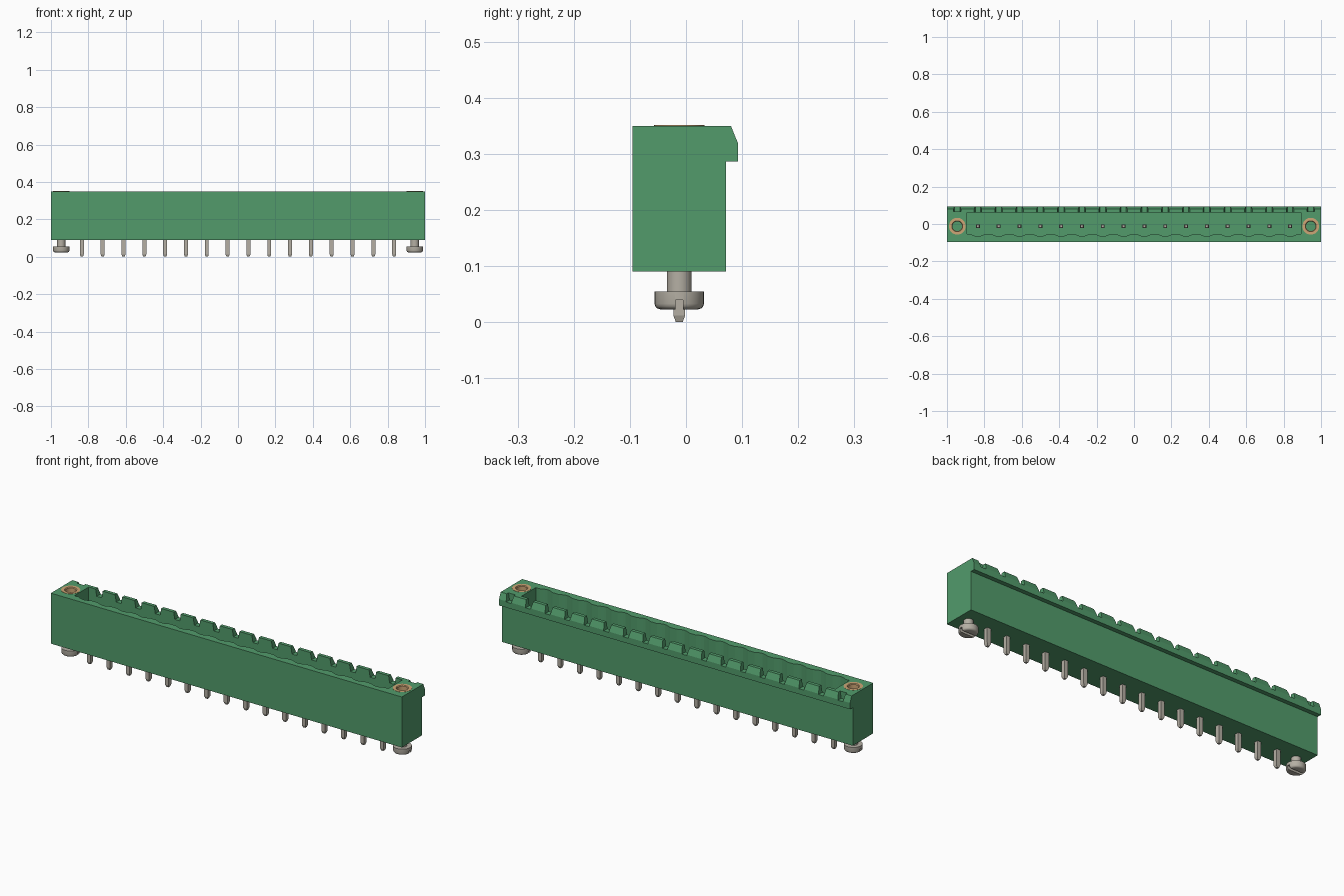
import bpy, bmesh, math
from mathutils import Vector

if "Cube" in bpy.data.objects:
    bpy.data.objects.remove(bpy.data.objects["Cube"], do_unlink=True)


def make_material(name, rgb, metallic=0.0):
    m = bpy.data.materials.new(name)
    m.use_nodes = True
    m.diffuse_color = (*rgb, 1)
    m.node_tree.nodes["Principled BSDF"].inputs["Base Color"].default_value = (*rgb, 1)
    return m


GREEN = make_material("green plastic", (0.085, 0.33, 0.148))
STEEL = make_material("tinned metal", (0.46, 0.43, 0.37))
BRASS = make_material("brass", (0.61, 0.38, 0.18))

PITCH, PINS = 0.1113, 16
PIN_X = [(i - (PINS - 1) / 2) * PITCH for i in range(PINS)]
MID_Y = -0.012          # row of pins and screws
SCREW_X = 0.945
BOTTOM, TOP, FLOOR = 0.09, 0.35, 0.13


def finish(bm, name, material, smooth=False):
    bmesh.ops.recalc_face_normals(bm, faces=bm.faces)
    mesh = bpy.data.meshes.new(name)
    bm.to_mesh(mesh)
    bm.free()
    mesh.materials.append(material)
    obj = bpy.data.objects.new(name, mesh)
    bpy.context.collection.objects.link(obj)
    if smooth:
        activate(obj)
        bpy.ops.object.shade_smooth_by_angle(angle=math.radians(35))
    return obj


def activate(obj):
    bpy.ops.object.select_all(action='DESELECT')
    obj.select_set(True)
    bpy.context.view_layer.objects.active = obj


def prism(bm, points, depth):
    """Closed outline of 3D points pushed along the depth vector."""
    face = bm.faces.new([bm.verts.new(p) for p in points])
    out = bmesh.ops.extrude_face_region(bm, geom=[face])
    moved = [v for v in out["geom"] if isinstance(v, bmesh.types.BMVert)]
    bmesh.ops.translate(bm, verts=moved, vec=Vector(depth))


def lathe(bm, profile, x, y, sides, turn=0.0, ring=False):
    """Revolve (radius, z) points; cap the ends, or close the loop for a tube."""
    loops = []
    for r, z in profile:
        loops.append([bm.verts.new((x + r * math.cos(turn + math.tau * k / sides),
                                    y + r * math.sin(turn + math.tau * k / sides), z))
                      for k in range(sides)])
    pairs = list(zip(loops, loops[1:]))
    if ring:
        pairs.append((loops[-1], loops[0]))
    for a, b in pairs:
        for k in range(sides):
            n = (k + 1) % sides
            bm.faces.new((a[k], a[n], b[n], b[k]))
    if not ring:
        bm.faces.new(loops[0])
        bm.faces.new(loops[-1])


def cut(target, bm):
    cutter = finish(bm, "cutter", GREEN)
    cutter.hide_render = True
    mod = target.modifiers.new("cut", 'BOOLEAN')
    mod.operation, mod.solver, mod.object = 'DIFFERENCE', 'EXACT', cutter
    activate(target)
    bpy.ops.object.modifier_apply(modifier=mod.name)
    bpy.data.objects.remove(cutter, do_unlink=True)


# Housing: side profile with the overhanging rear lip, swept along x
side = [(-0.095, BOTTOM), (0.071, BOTTOM), (0.071, 0.286), (0.093, 0.286),
        (0.093, 0.318), (0.08, TOP), (-0.095, TOP)]
bm = bmesh.new()
prism(bm, [(-1, y, z) for y, z in side], (2, 0, 0))
housing = finish(bm, "housing", GREEN)

# Socket well with a shallow scallop in the front wall at each pin
outline = [(0.894, 0.062), (-0.894, 0.062), (-0.894, -0.054)]
for px in PIN_X:
    for k in range(7):
        t = k / 6
        outline.append((px + (t - 0.5) * 0.075, -0.054 - 0.012 * math.sin(math.pi * t)))
outline.append((0.894, -0.054))
bm = bmesh.new()
prism(bm, [(x, y, FLOOR) for x, y in outline], (0, 0, 0.3))
cut(housing, bm)

# Flared coding notches along the rear lip, shorter ones at the two ends
bm = bmesh.new()
for nx in [-SCREW_X] + PIN_X + [SCREW_X]:
    start = 0.066 if abs(nx) > 0.9 else 0.05
    prism(bm, [(nx - 0.014, start, 0.314), (nx + 0.014, start, 0.314),
               (nx + 0.022, start, 0.36), (nx - 0.022, start, 0.36)], (0, 0.07, 0))
cut(housing, bm)

# Bores for the threaded inserts
bm = bmesh.new()
for s in (-1, 1):
    lathe(bm, [(0.044, 0.2), (0.044, 0.4)], s * SCREW_X, MID_Y, 32)
cut(housing, bm)

# Threaded inserts and slotted screws at both ends
for s, label in ((1, "left"), (-1, "right")):
    bm = bmesh.new()
    lathe(bm, [(0.045, 0.195), (0.045, 0.351), (0.029, 0.351), (0.026, 0.347), (0.026, 0.195)],
          s * SCREW_X, MID_Y, 32, ring=True)
    finish(bm, label + "_threaded_insert", BRASS, True)

    bm = bmesh.new()
    lathe(bm, [(0.034, 0.023), (0.039, 0.0245), (0.0425, 0.028), (0.044, 0.033),
               (0.044, 0.055), (0.022, 0.055), (0.022, 0.095)], s * SCREW_X, MID_Y, 32)
    screw = finish(bm, label + "_screw", STEEL)
    bm = bmesh.new()
    x = s * SCREW_X - 0.06
    prism(bm, [(x, MID_Y - 0.007, 0.01), (x, MID_Y + 0.007, 0.01),
               (x, MID_Y + 0.007, 0.04), (x, MID_Y - 0.007, 0.04)], (0.12, 0, 0))
    cut(screw, bm)
    activate(screw)
    bpy.ops.object.shade_smooth_by_angle(angle=math.radians(35))

# Square contact pins with tapered tips, running through the floor
half = math.sqrt(2)
for i, px in enumerate(PIN_X):
    bm = bmesh.new()
    lathe(bm, [(0.006 * half, 0.0), (0.0105 * half, 0.012), (0.0105 * half, 0.275),
               (0.0065 * half, 0.29)], px, MID_Y, 4, math.pi / 4)
    finish(bm, "contact_pin_%02d" % (i + 1), STEEL)
